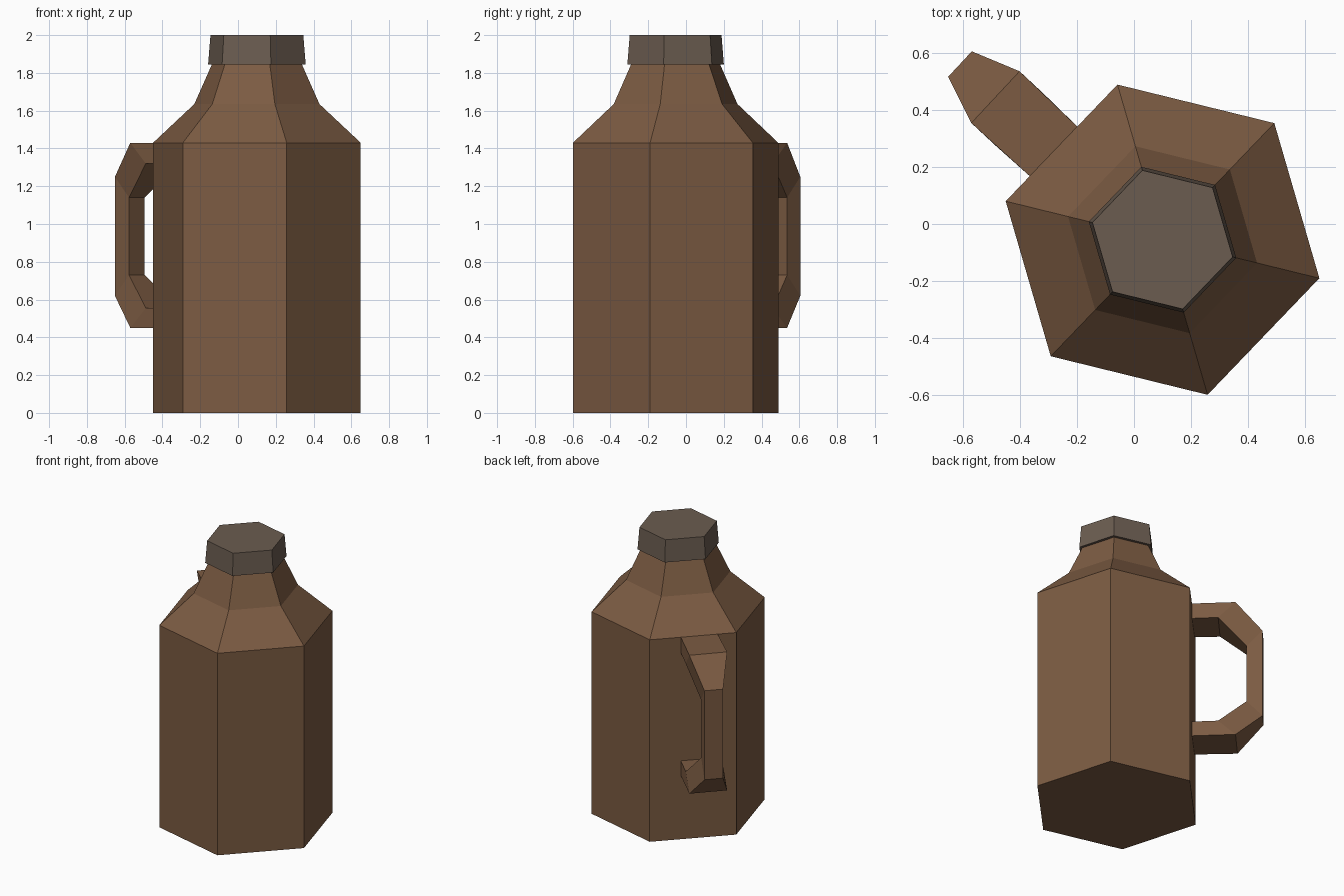
import bpy, bmesh, math
from mathutils import Vector

if "Cube" in bpy.data.objects:
    bpy.data.objects.remove(bpy.data.objects["Cube"])

CENTER = Vector((0.10, -0.055, 0))
TURN = math.radians(-13.8)


def material(name, rgb):
    m = bpy.data.materials.new(name)
    m.diffuse_color = (*rgb, 1)
    m.use_nodes = True
    m.node_tree.nodes["Principled BSDF"].inputs["Base Color"].default_value = m.diffuse_color
    return m


brown = material("brown clay", (0.20, 0.105, 0.055))
grey = material("grey brown cap", (0.145, 0.107, 0.080))


def loft(name, rings, mat, closed_ends=True):
    """Skin a list of equal-sized point rings."""
    bm = bmesh.new()
    vs = [[bm.verts.new(p) for p in ring] for ring in rings]
    n = len(rings[0])
    for a, b in zip(vs, vs[1:]):
        for i in range(n):
            j = (i + 1) % n
            bm.faces.new((a[i], a[j], b[j], b[i]))
    bm.faces.new(vs[0][::-1])
    bm.faces.new(vs[-1])
    bmesh.ops.recalc_face_normals(bm, faces=bm.faces)
    me = bpy.data.meshes.new(name)
    bm.to_mesh(me)
    bm.free()
    me.materials.append(mat)
    ob = bpy.data.objects.new(name, me)
    bpy.context.collection.objects.link(ob)
    return ob


def hexagon(r, z):
    return [CENTER + Vector((r * math.cos(TURN + k * math.pi / 3),
                             r * math.sin(TURN + k * math.pi / 3), z))
            for k in range(6)]


# Hexagonal body with shoulder and neck, then the tapered cap
loft("jug_body", [hexagon(r, z) for r, z in
                  [(0.566, 0), (0.566, 1.43), (0.341, 1.635), (0.243, 1.85)]], brown)
loft("cap", [hexagon(0.266, 1.845), hexagon(0.253, 2.0)], grey)

# Handle on the back-left face: (outer s, z), (inner s, z), half width
angle = math.radians(137)
out = Vector((math.cos(angle), math.sin(angle), 0))
side = Vector((math.sin(angle), -math.cos(angle), 0))
stations = [((0.47, 1.43), (0.47, 1.32), 0.120),
            ((0.769, 1.43), (0.657, 1.32), 0.124),
            ((0.939, 1.25), (0.837, 1.14), 0.061),
            ((0.939, 0.62), (0.837, 0.73), 0.061),
            ((0.769, 0.45), (0.657, 0.555), 0.124),
            ((0.47, 0.45), (0.47, 0.555), 0.120)]


def place(p, t):
    return CENTER + out * p[0] + side * (t - 0.034) + Vector((0, 0, p[1]))


loft("handle", [[place(o, -w), place(o, w), place(i, w), place(i, -w)]
                for o, i, w in stations], brown)
